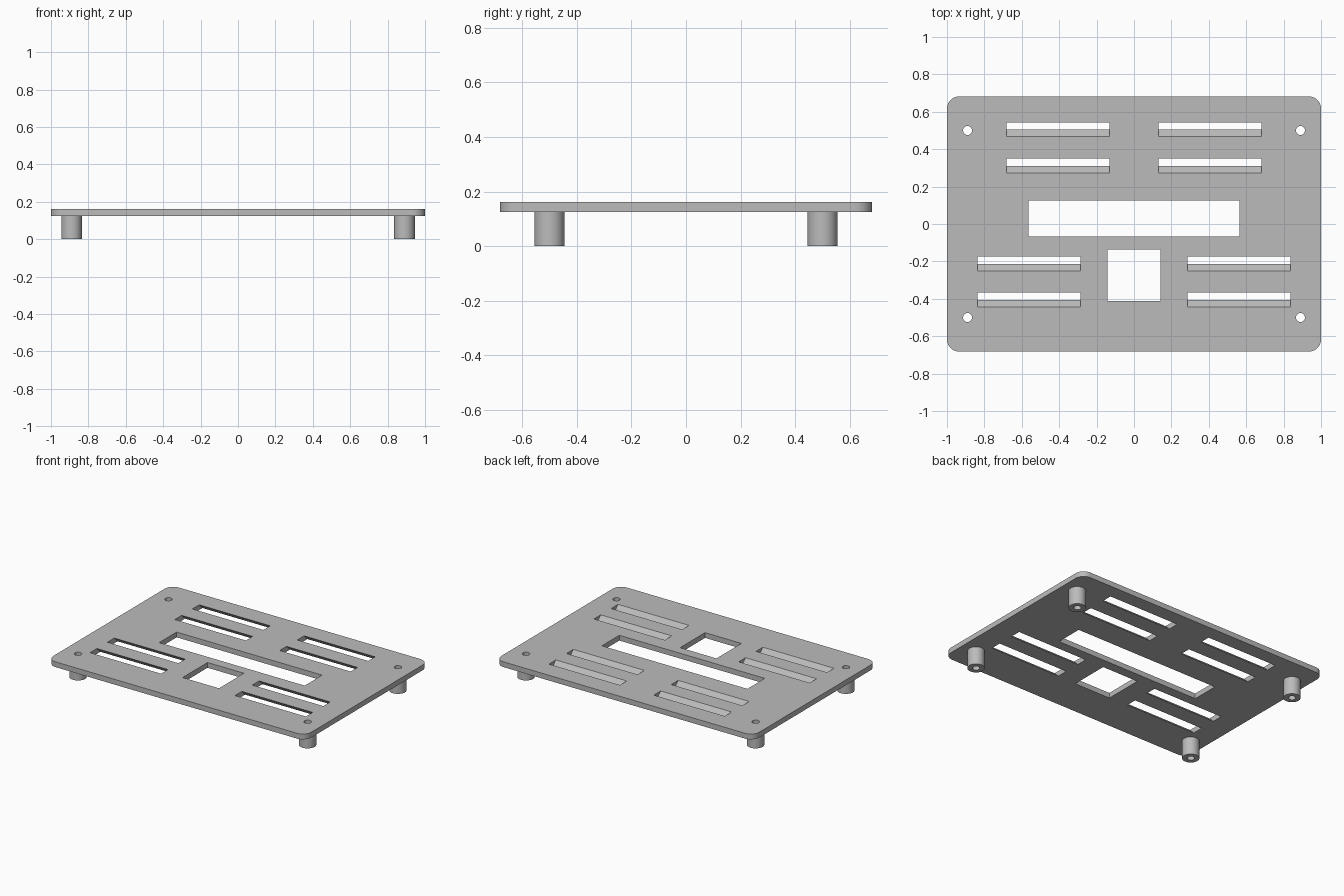
import bpy, bmesh, math
from mathutils import Matrix

if "Cube" in bpy.data.objects:
    bpy.data.objects.remove(bpy.data.objects["Cube"], do_unlink=True)

HALF_X, HALF_Y, CORNER = 1.0, 0.682, 0.065
BASE, TOP = 0.125, 0.162
POST_X, POST_Y, POST_R, BORE_R = 0.89, 0.5, 0.055, 0.024
OVER = 0.02  # how far cutters reach past the plate

grey = bpy.data.materials.new("plain grey")
grey.use_nodes = True
grey.diffuse_color = (0.5, 0.5, 0.5, 1)
grey.node_tree.nodes["Principled BSDF"].inputs["Base Color"].default_value = grey.diffuse_color


def make_object(name, bm):
    bmesh.ops.recalc_face_normals(bm, faces=bm.faces)
    mesh = bpy.data.meshes.new(name)
    bm.to_mesh(mesh)
    bm.free()
    mesh.materials.append(grey)
    obj = bpy.data.objects.new(name, mesh)
    bpy.context.collection.objects.link(obj)
    return obj


def select(obj):
    bpy.ops.object.select_all(action='DESELECT')
    obj.select_set(True)
    bpy.context.view_layer.objects.active = obj


def add_box(bm, x0, x1, y0, y1, z0, z1, slope=0.0):
    """Box whose cross-section leans: y falls by slope per unit height above TOP."""
    made = bmesh.ops.create_cube(bm, size=1)["verts"]
    for v in made:
        v.co.x = x0 if v.co.x < 0 else x1
        v.co.z = z0 if v.co.z < 0 else z1
        v.co.y = (y0 if v.co.y < 0 else y1) + slope * (TOP - v.co.z)
    return made


# Rounded plate
bm = bmesh.new()
add_box(bm, -HALF_X, HALF_X, -HALF_Y, HALF_Y, BASE, TOP)
uprights = [e for e in bm.edges if abs(e.verts[0].co.z - e.verts[1].co.z) > 0.01]
bmesh.ops.bevel(bm, geom=uprights, offset=CORNER, segments=10, profile=0.5, affect='EDGES')
plate = make_object("mounting_plate", bm)

# Cutter: centre window, square window, slanted vents and screw bores
bm = bmesh.new()
low, high = BASE - OVER, TOP + OVER
add_box(bm, -0.564, 0.564, -0.067, 0.126, low, high)
add_box(bm, -0.141, 0.141, -0.412, -0.136, low, high)
vents = [(0.131, 0.468), (0.131, 0.274), (0.286, -0.251), (0.286, -0.443)]
for inner, y in vents:
    for x0 in (inner, -inner - 0.551):
        add_box(bm, x0, x0 + 0.551, y, y + 0.076, low, high, slope=1.0)
corners = [(sx, sy) for sx in (-1, 1) for sy in (-1, 1)]
for sx, sy in corners:
    bmesh.ops.create_cone(bm, cap_ends=True, segments=32, radius1=BORE_R, radius2=BORE_R,
                          depth=high - low,
                          matrix=Matrix.Translation((sx * POST_X, sy * POST_Y, (low + high) / 2)))
cutter = make_object("opening_cutter", bm)
cutter.hide_render = True

cut = plate.modifiers.new("openings", 'BOOLEAN')
cut.operation, cut.solver, cut.object = 'DIFFERENCE', 'EXACT', cutter
select(plate)
bpy.ops.object.modifier_apply(modifier=cut.name)
bpy.data.objects.remove(cutter, do_unlink=True)
bpy.ops.object.shade_smooth_by_angle(angle=math.radians(30))

# Hollow posts, lathed from a tube profile and open where they meet the plate
for sx, sy in corners:
    bm = bmesh.new()
    profile = [bm.verts.new((r, 0, z)) for r, z in
               [(BORE_R, BASE), (BORE_R, 0), (POST_R, 0), (POST_R, BASE)]]
    edges = [bm.edges.new(pair) for pair in zip(profile, profile[1:])]
    bmesh.ops.spin(bm, geom=profile + edges, axis=(0, 0, 1), cent=(0, 0, 0),
                   angle=math.tau, steps=32, use_merge=True)
    bmesh.ops.remove_doubles(bm, verts=bm.verts, dist=1e-5)
    name = ("back" if sy > 0 else "front") + ("_left" if sx > 0 else "_right") + "_post"
    # Outward normals follow from the lowest faces pointing down
    post = make_object(name, bm)
    if any(p.center.z < 0.001 and p.normal.z > 0 for p in post.data.polygons):
        post.data.flip_normals()
    post.location = (sx * POST_X, sy * POST_Y, 0)
    select(post)
    bpy.ops.object.shade_smooth_by_angle(angle=math.radians(30))
